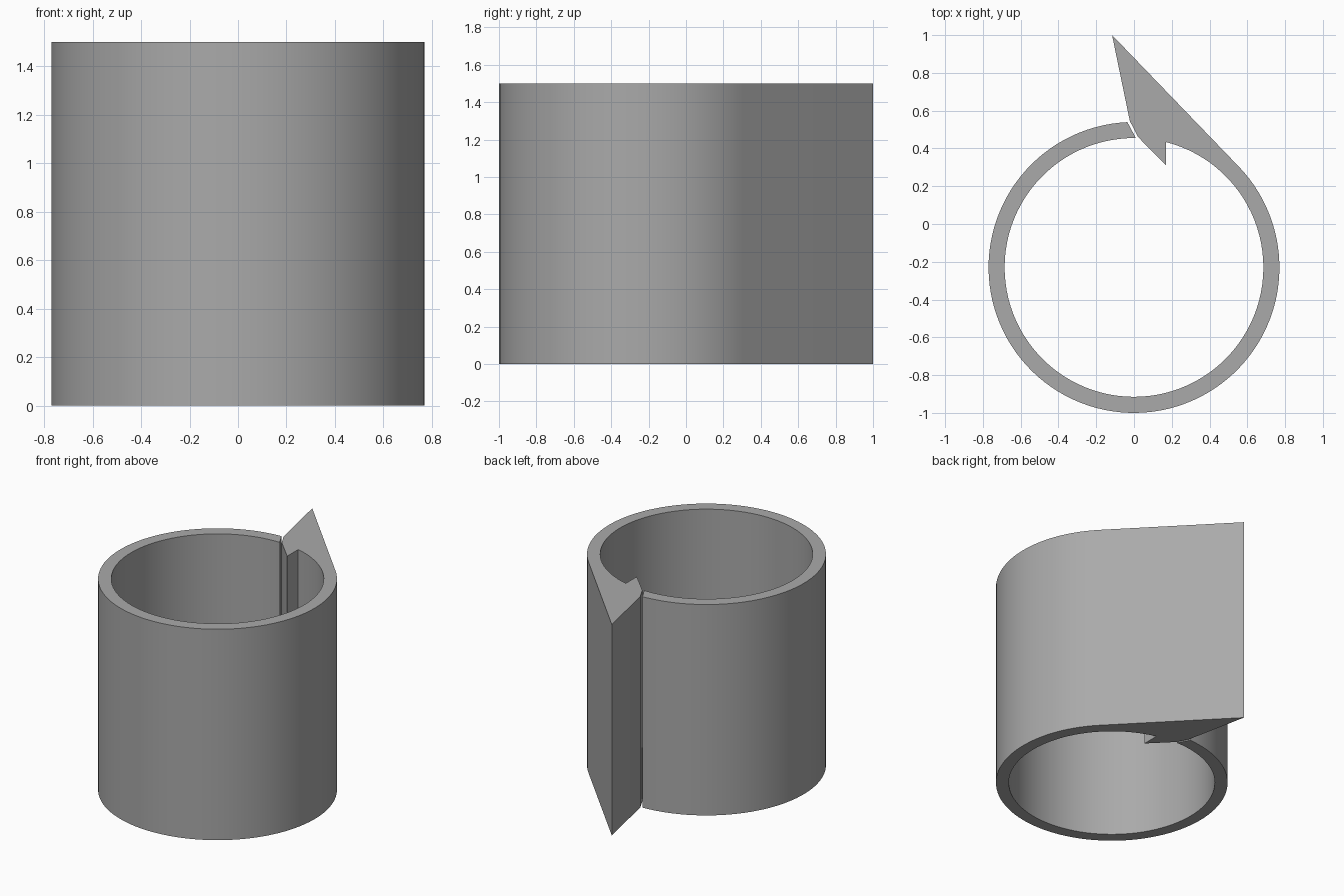
import bpy, bmesh, math

if "Cube" in bpy.data.objects:
    bpy.data.objects.remove(bpy.data.objects["Cube"])

HEIGHT, CY = 1.5, -0.23          # wall height, ring centre in y
R_OUT, R_IN, STEPS = 0.77, 0.685, 96
TIP = (-0.116, 1.0)


def arc(radius, start, end):
    """Points on the ring from start to end angle (radians)."""
    return [(radius * math.cos(start + (end - start) * i / STEPS),
             CY + radius * math.sin(start + (end - start) * i / STEPS))
            for i in range(STEPS + 1)]


def angle_at(x, radius):
    """Angle on the upper half of the ring at a given x."""
    return math.acos(x / radius)


# The flat flank leaves the ring at the tangent through the tip
dx, dy = TIP[0], TIP[1] - CY
tangent = math.atan2(dy, dx) - math.acos(R_OUT / math.hypot(dx, dy))
full = 2 * math.pi

# Profile: outer arc, slit end, inner arc, inner barb, pointed tip
outer = arc(R_OUT, tangent, angle_at(-0.035, R_OUT) - full)
inner = arc(R_IN, angle_at(0.010, R_IN) - full, angle_at(0.17, R_IN))
barb = [(0.17, 0.31), (0.022, 0.46), (-0.022, 0.545)]
profile = outer + inner + barb + [TIP]

# Extrude the profile into the split sleeve
bm = bmesh.new()
base = bm.faces.new([bm.verts.new((x, y, 0)) for x, y in profile])
res = bmesh.ops.extrude_face_region(bm, geom=[base], use_keep_orig=True)
top = [v for v in res["geom"] if isinstance(v, bmesh.types.BMVert)]
bmesh.ops.translate(bm, verts=top, vec=(0, 0, HEIGHT))
bmesh.ops.recalc_face_normals(bm, faces=bm.faces)
caps = [f for f in bm.faces if abs(f.normal.z) > 0.9]
bmesh.ops.triangulate(bm, faces=caps)

mesh = bpy.data.meshes.new("split_sleeve")
bm.to_mesh(mesh)
bm.free()
sleeve = bpy.data.objects.new("split_sleeve", mesh)
bpy.context.collection.objects.link(sleeve)

# Plain grey
grey = bpy.data.materials.new("grey")
grey.diffuse_color = (0.4, 0.4, 0.4, 1)
grey.use_nodes = True
grey.node_tree.nodes["Principled BSDF"].inputs["Base Color"].default_value = grey.diffuse_color
mesh.materials.append(grey)

# Smooth curved walls, sharp corners
bpy.context.view_layer.objects.active = sleeve
sleeve.select_set(True)
bpy.ops.object.shade_smooth_by_angle(angle=math.radians(30))
